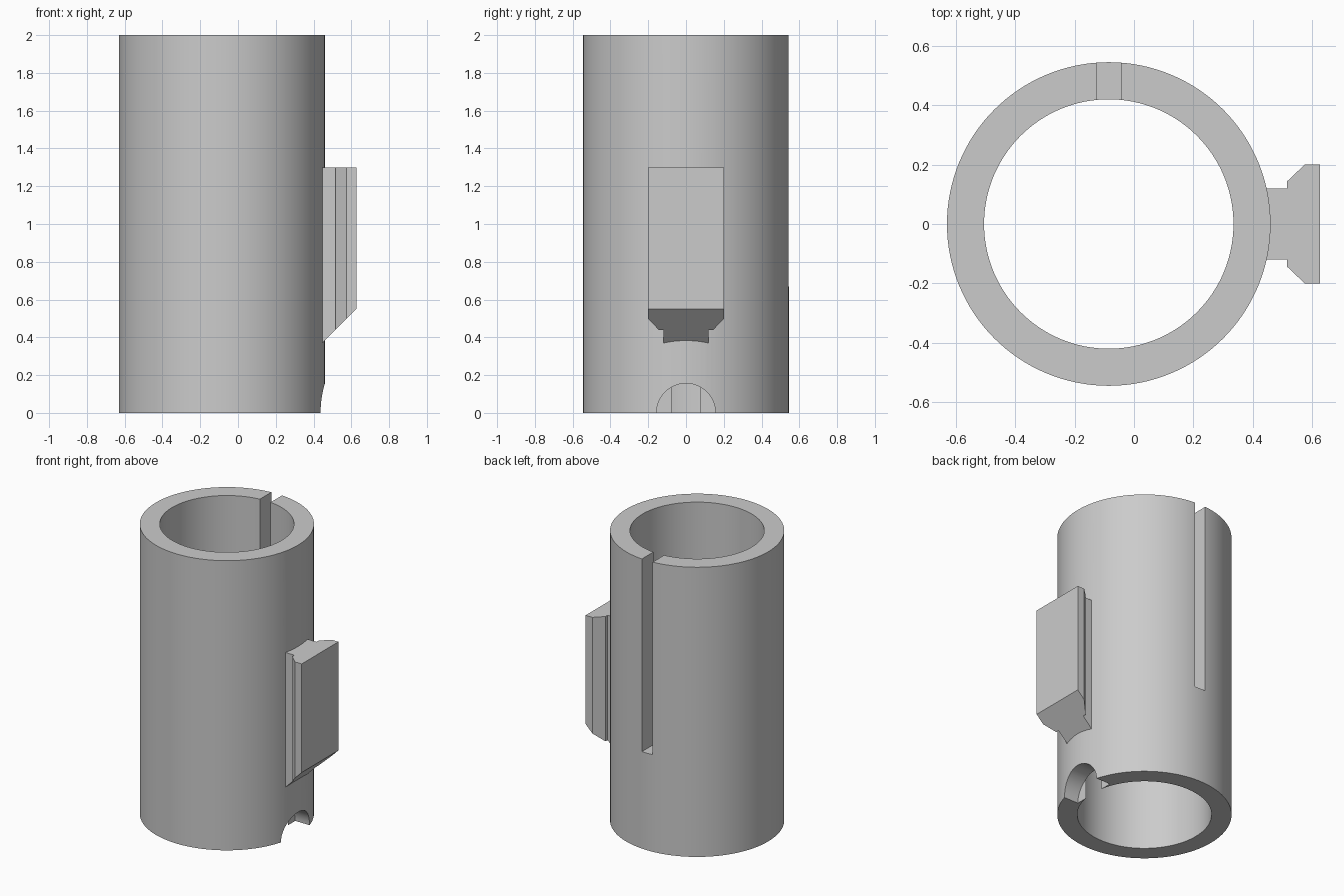
import bpy, bmesh, math

if "Cube" in bpy.data.objects:
    bpy.data.objects.remove(bpy.data.objects["Cube"])

CX, R_OUT, R_IN, H = -0.085, 0.545, 0.42, 2.0

grey = bpy.data.materials.new("plain_grey")
grey.diffuse_color = (0.6, 0.6, 0.6, 1)
grey.use_nodes = True
grey.node_tree.nodes["Principled BSDF"].inputs["Base Color"].default_value = grey.diffuse_color


def prism(name, pts, vec):
    """Extrude a closed polygon of 3D points along vec."""
    bm = bmesh.new()
    face = bm.faces.new([bm.verts.new(p) for p in pts])
    ext = bmesh.ops.extrude_face_region(bm, geom=[face])
    bmesh.ops.translate(bm, vec=vec, verts=[g for g in ext["geom"] if isinstance(g, bmesh.types.BMVert)])
    bmesh.ops.recalc_face_normals(bm, faces=bm.faces)
    me = bpy.data.meshes.new(name)
    bm.to_mesh(me)
    bm.free()
    ob = bpy.data.objects.new(name, me)
    bpy.context.collection.objects.link(ob)
    me.materials.append(grey)
    return ob


def circle(r, z, n=128):
    return [(CX + r * math.cos(2 * math.pi * i / n), r * math.sin(2 * math.pi * i / n), z) for i in range(n)]


def box(name, x0, x1, y0, y1, z0, z1):
    return prism(name, [(x0, y0, z0), (x1, y0, z0), (x1, y1, z0), (x0, y1, z0)], (0, 0, z1 - z0))


def cut(target, cutters):
    """Subtract cutters, bake the result and remove the cutters."""
    for c in cutters:
        m = target.modifiers.new("cut", "BOOLEAN")
        m.operation, m.solver, m.object = "DIFFERENCE", "EXACT", c
    dg = bpy.context.evaluated_depsgraph_get()
    me = bpy.data.meshes.new_from_object(target.evaluated_get(dg))
    target.modifiers.clear()
    target.data = me
    for c in cutters:
        bpy.data.objects.remove(c)


# tube with bore, rear slot open at the top, and round notch at the bottom
tube = prism("tube", circle(R_OUT, 0), (0, 0, H))
bore = prism("bore_cutter", circle(R_IN, -0.1), (0, 0, H + 0.2))
slot = box("slot_cutter", CX - 0.041, CX + 0.041, 0.2, 0.7, 0.67, H + 0.1)
notch = prism("notch_cutter",
              [(0.328, 0.156 * math.cos(2 * math.pi * i / 64), 0.156 * math.sin(2 * math.pi * i / 64))
               for i in range(64)], (0.4, 0, 0))
cut(tube, [bore, slot, notch])

# flared mounting rail with a lower end sloped at 45 degrees
half = [(0.42, 0.12), (0.515, 0.12), (0.515, 0.143), (0.575, 0.2), (0.627, 0.2)]
outline = half + [(x, -y) for x, y in reversed(half)]
rail = prism("mounting_rail", [(x, y, 0.2) for x, y in outline], (0, 0, 1.1))
for v in rail.data.vertices:
    if v.co.z < 0.5:
        v.co.z = v.co.x - 0.077

# smooth curved walls, keep hard edges
bpy.ops.object.select_all(action="DESELECT")
tube.select_set(True)
bpy.context.view_layer.objects.active = tube
bpy.ops.object.shade_smooth_by_angle(angle=math.radians(30))
